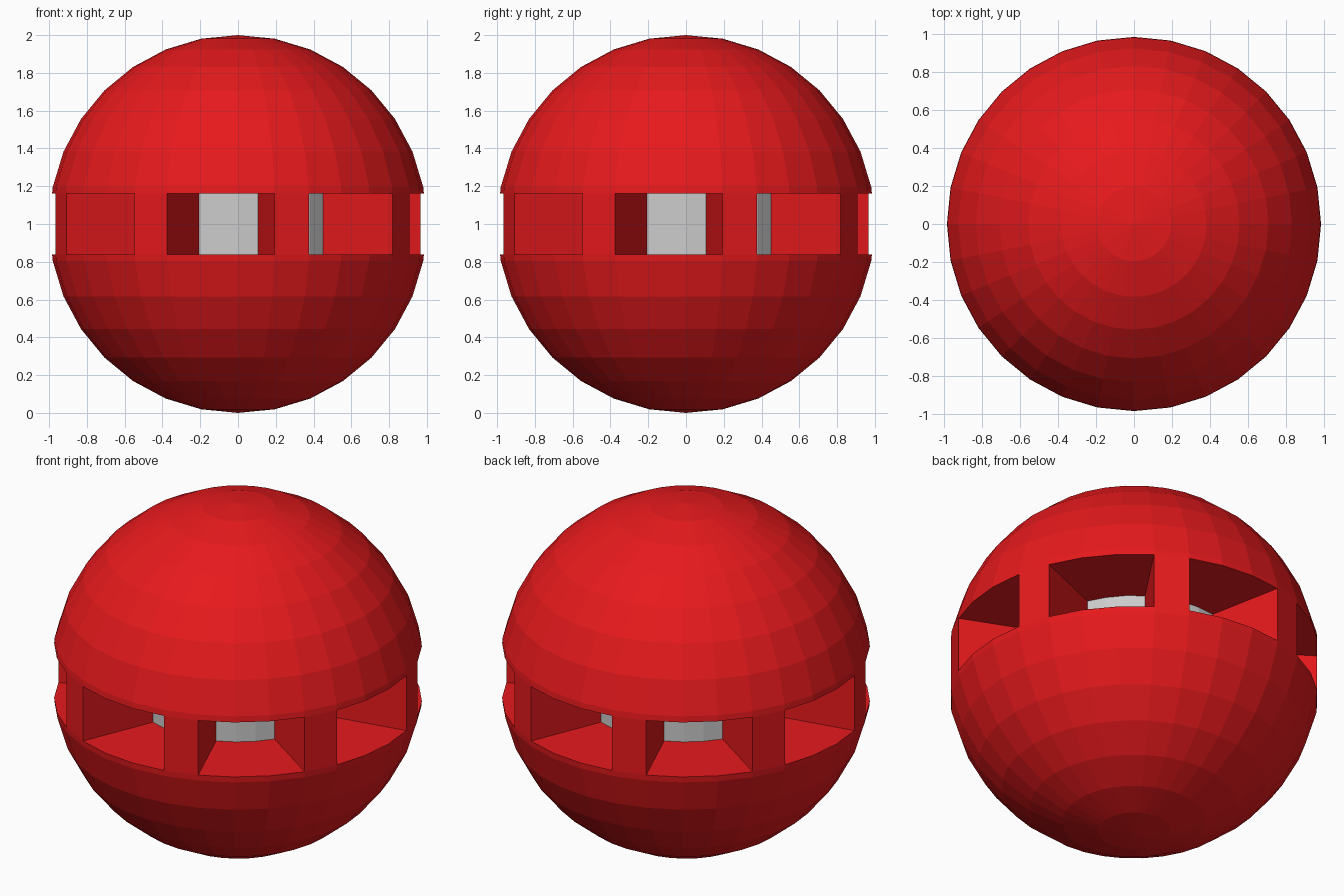
import bpy, bmesh, math
from mathutils import Vector

if "Cube" in bpy.data.objects:
    bpy.data.objects.remove(bpy.data.objects["Cube"])

SEG, HALF_SLOT, CORE_R = 32, 0.161, 0.54
STEP = 2 * math.pi / SEG


def material(name, color):
    m = bpy.data.materials.new(name)
    m.diffuse_color = color
    m.use_nodes = True
    m.node_tree.nodes["Principled BSDF"].inputs["Base Color"].default_value = m.diffuse_color
    return m


# Sphere shell
bm = bmesh.new()
bmesh.ops.create_uvsphere(bm, u_segments=SEG, v_segments=16, radius=1)

# Replace the equator ring with two rings bounding a straight belt
for z in (HALF_SLOT, -HALF_SLOT):
    bmesh.ops.bisect_plane(bm, geom=bm.verts[:] + bm.edges[:] + bm.faces[:],
                           plane_co=(0, 0, z), plane_no=(0, 0, 1))
equator = [e for e in bm.edges if all(abs(v.co.z) < 1e-4 for v in e.verts)]
bmesh.ops.dissolve_edges(bm, edges=equator, use_verts=True)

# Group belt faces: each period of four has one pillar and three window faces
windows = {}
for f in bm.faces:
    c = f.calc_center_median()
    if abs(c.z) < 0.01:
        i = math.floor(math.atan2(c.x, -c.y) / STEP) % SEG
        if i % 4 != 1:
            windows.setdefault(((i - 2) % SEG) // 4, []).append(f)

# Push each window radially inward to the grey core
for faces in windows.values():
    new = bmesh.ops.extrude_face_region(bm, geom=faces)["geom"]
    for v in (g for g in new if isinstance(g, bmesh.types.BMVert)):
        flat = Vector((v.co.x, v.co.y, 0)).normalized() * CORE_R
        v.co.x, v.co.y = flat.x, flat.y
    for f in (g for g in new if isinstance(g, bmesh.types.BMFace)):
        f.material_index = 1
    old = [f for f in faces if f.is_valid]
    bmesh.ops.delete(bm, geom=old, context='FACES')

bmesh.ops.recalc_face_normals(bm, faces=bm.faces[:])
mesh = bpy.data.meshes.new("slotted_ball")
bm.to_mesh(mesh)
bm.free()
mesh.materials.append(material("red", (0.8, 0.01, 0.012, 1)))
mesh.materials.append(material("grey", (0.8, 0.8, 0.8, 1)))
ball = bpy.data.objects.new("slotted_ball", mesh)
ball.location.z = 1
bpy.context.collection.objects.link(ball)
